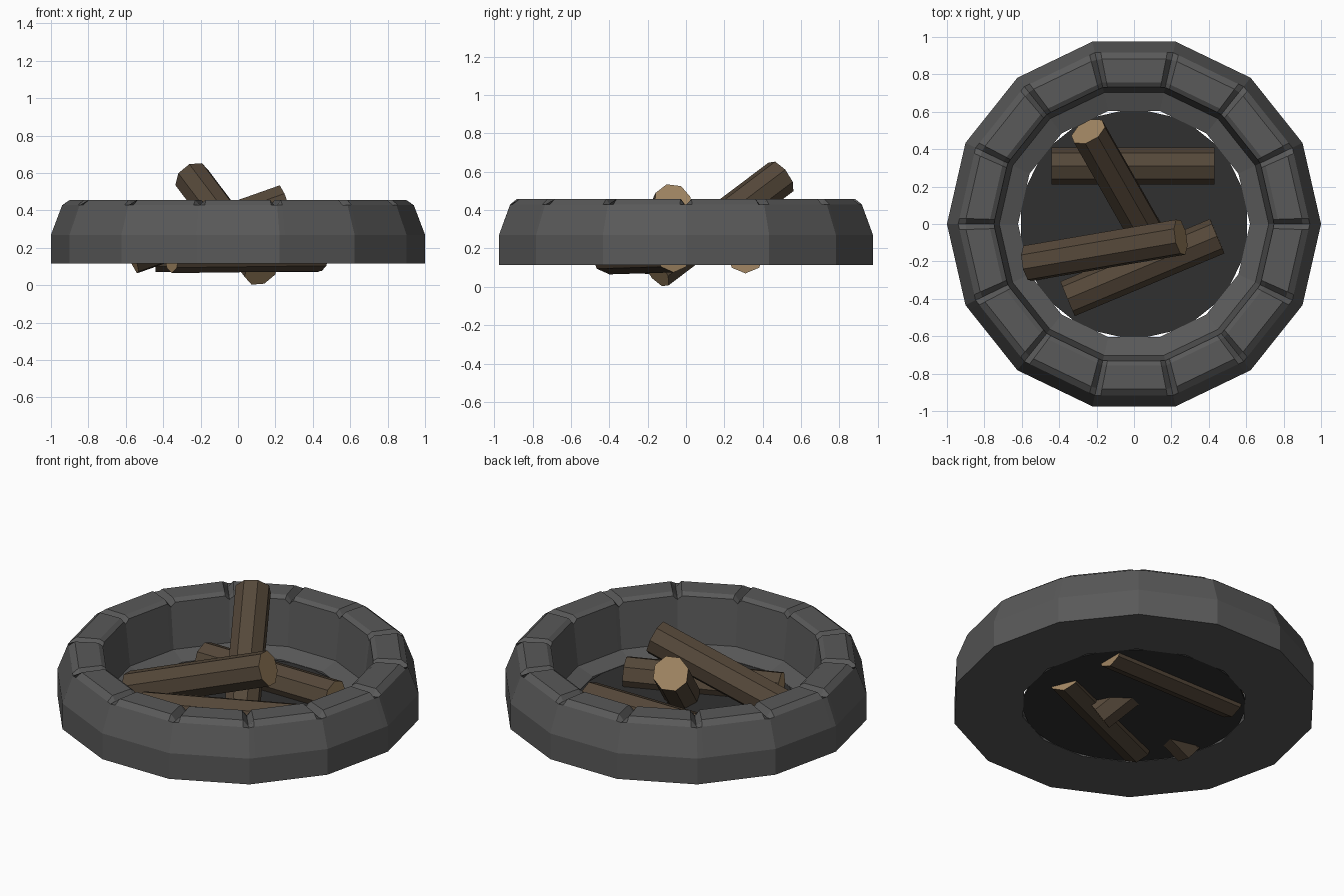
import bpy, bmesh, math
from mathutils import Vector, Matrix

if "Cube" in bpy.data.objects:
    bpy.data.objects.remove(bpy.data.objects["Cube"])


def material(name, rgb):
    m = bpy.data.materials.new(name)
    m.diffuse_color = (*rgb, 1)
    m.use_nodes = True
    m.node_tree.nodes["Principled BSDF"].inputs["Base Color"].default_value = m.diffuse_color
    return m


STONE = material("grey stone", (0.10, 0.10, 0.10))
ASH = material("dark ash", (0.03, 0.03, 0.03))
BARK = material("brown bark", (0.09, 0.064, 0.041))
WOOD = material("cut wood", (0.36, 0.24, 0.125))


def finish(bm, name, mats):
    bmesh.ops.recalc_face_normals(bm, faces=bm.faces[:])
    mesh = bpy.data.meshes.new(name)
    bm.to_mesh(mesh)
    bm.free()
    for m in mats:
        mesh.materials.append(m)
    obj = bpy.data.objects.new(name, mesh)
    bpy.context.collection.objects.link(obj)
    return obj


SIDES = 14

# Closed cross-section (radius, height) of a stone, and of the joint between stones
STONE_PROFILE = [(0.62, 0.115), (1.0, 0.115), (1.0, 0.27), (0.94, 0.43),
                 (0.905, 0.457), (0.775, 0.457), (0.75, 0.44),
                 (0.72, 0.17), (0.62, 0.135)]
JOINT_PROFILE = STONE_PROFILE[:3] + [(0.94, 0.428), (0.90, 0.42),
                                     (0.775, 0.42), (0.748, 0.415)] + STONE_PROFILE[7:]


def corner(k, r, z):
    a = math.tau * k / SIDES
    return Vector((r * math.cos(a), r * math.sin(a), z))


# Stone ring: a notch at every corner, straight stones between
bm = bmesh.new()
columns = []
for k in range(SIDES):
    columns.append([bm.verts.new(corner(k, r, z)) for r, z in JOINT_PROFILE])
    for t in (0.075, 0.925):
        columns.append([bm.verts.new(corner(k, r, z).lerp(corner(k + 1, r, z), t))
                        for r, z in STONE_PROFILE])
n = len(STONE_PROFILE)
for i, col in enumerate(columns):
    nxt = columns[(i + 1) % len(columns)]
    for j in range(n):
        bm.faces.new((col[j], nxt[j], nxt[(j + 1) % n], col[(j + 1) % n]))
finish(bm, "stone_ring", [STONE])

# Ash bed closing the middle of the ring
bm = bmesh.new()
bmesh.ops.create_cone(bm, cap_ends=True, segments=SIDES, radius1=0.62, radius2=0.62,
                      depth=0.016, matrix=Matrix.Translation((0, 0, 0.125)))
finish(bm, "ash_bed", [ASH])


def log(name, start, end, roll=0.0, radius=0.1):
    """Eight-sided log between two points with pale cut ends."""
    a, b = Vector(start), Vector(end)
    axis = (b - a).normalized()
    side = axis.cross(Vector((0, 0, 1))).normalized()
    up = side.cross(axis)
    bm = bmesh.new()
    rings = []
    for p in (a, b):
        rings.append([bm.verts.new(p + radius * (math.cos(t) * up + math.sin(t) * side))
                      for t in (math.tau * i / 8 + roll for i in range(8))])
    for i in range(8):
        j = (i + 1) % 8
        bm.faces.new((rings[0][i], rings[0][j], rings[1][j], rings[1][i]))
    for ring in rings:
        bm.faces.new(ring).material_index = 1
    finish(bm, name, [BARK, WOOD])


# Stacked firewood
log("back_log", (-0.44, 0.31, 0.17), (0.43, 0.31, 0.17))
log("front_log", (-0.355, -0.40, 0.165), (0.445, -0.065, 0.175))
log("leaning_log", (-0.567, -0.21, 0.155), (0.25, -0.07, 0.443), math.radians(15))
log("upright_log", (0.125, -0.155, 0.083), (-0.245, 0.495, 0.573), math.radians(18))
